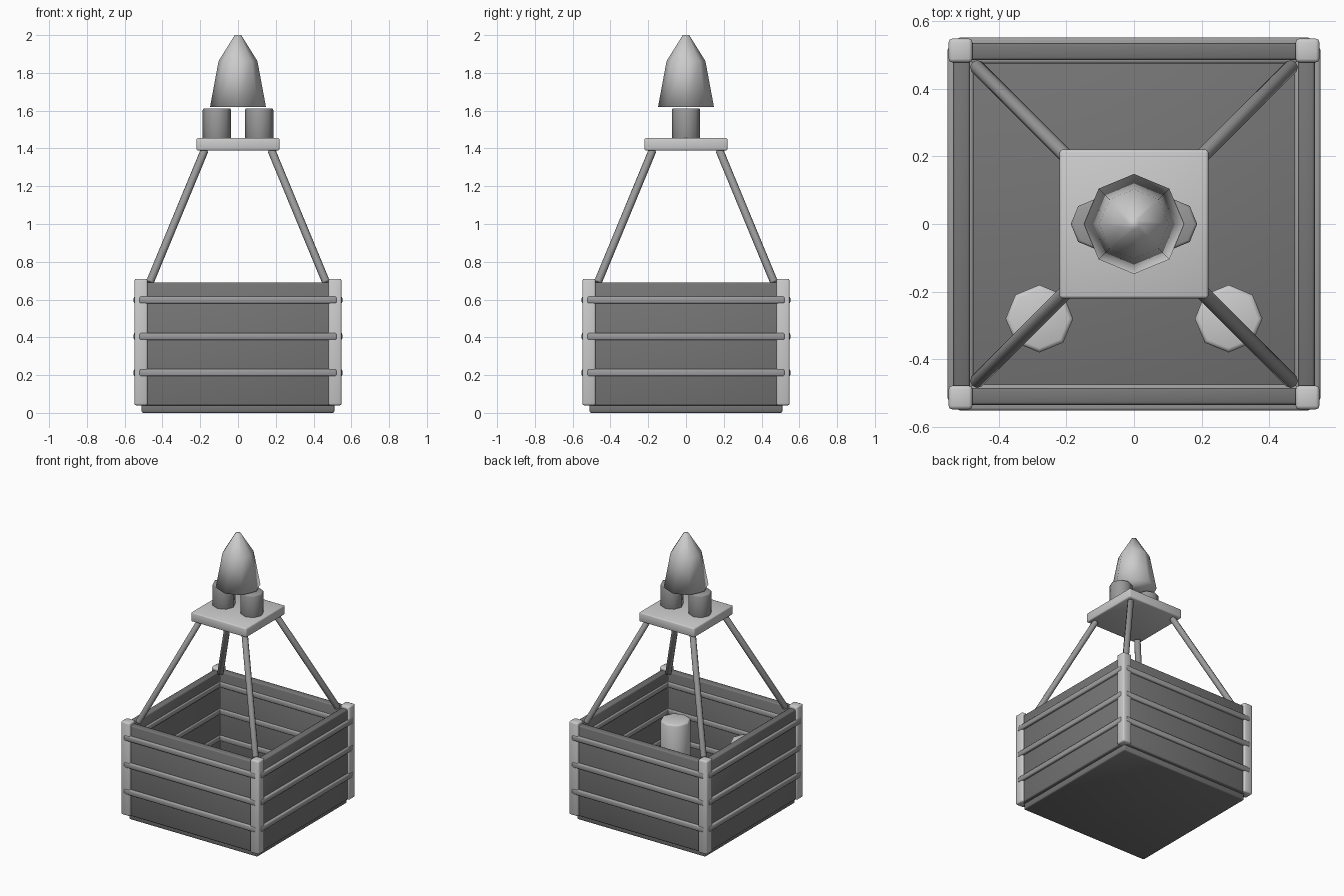
import bpy
import math
from mathutils import Vector

if "Cube" in bpy.data.objects:
    bpy.data.objects.remove(bpy.data.objects["Cube"])


def grey(name, v):
    m = bpy.data.materials.new(name)
    m.diffuse_color = (v, v, v, 1)
    m.use_nodes = True
    m.node_tree.nodes["Principled BSDF"].inputs["Base Color"].default_value = m.diffuse_color
    return m


DARK = grey("dark_wicker", 0.18)
MID = grey("mid_wicker", 0.34)
METAL = grey("dark_metal", 0.32)
LIGHT = grey("light_wood", 0.6)


def finish(o, name, mat, bevel):
    o.name = name
    if mat:
        o.data.materials.append(mat)
    for p in o.data.polygons:
        p.use_smooth = True
    if bevel:
        m = o.modifiers.new("bevel", 'BEVEL')
        m.width = bevel
        m.segments = 2
        m.limit_method = 'ANGLE'
        m.angle_limit = math.radians(50)
    return o


def box(name, centre, size, mat=None, bevel=0.008):
    bpy.ops.mesh.primitive_cube_add(size=1, location=centre)
    o = bpy.context.object
    o.scale = size
    bpy.ops.object.transform_apply(location=False, rotation=False, scale=True)
    return finish(o, name, mat, bevel)


def rod(name, a, b, r, mat=None, bevel=0.004):
    a, b = Vector(a), Vector(b)
    d = b - a
    bpy.ops.mesh.primitive_cylinder_add(
        vertices=8, radius=r, depth=d.length, location=(a + b) / 2,
        rotation=d.to_track_quat('Z', 'Y').to_euler())
    return finish(bpy.context.object, name, mat, bevel)


# Basket floor
box("basket_floor", (0, 0, 0.025), (1.02, 1.02, 0.05), DARK)

# Walls and the woven bands running round them
for s in (-1, 1):
    box("basket_wall_y", (0, s * 0.51, 0.365), (1.02, 0.05, 0.65), DARK)
    box("basket_wall_x", (s * 0.51, 0, 0.365), (0.05, 1.02, 0.65), DARK)
    for z in (0.213, 0.405, 0.598):
        box("wall_band_y", (0, s * 0.5135, z), (1.045, 0.077, 0.038), MID)
        box("wall_band_x", (s * 0.5135, 0, z), (0.077, 1.045, 0.038), MID)

# Corner posts and slanted struts
for sx in (-1, 1):
    for sy in (-1, 1):
        box("corner_post", (sx * 0.5135, sy * 0.5135, 0.375),
            (0.07, 0.07, 0.67), LIGHT, 0.01)
        rod("burner_strut", (sx * 0.467, sy * 0.467, 0.69),
            (sx * 0.177, sy * 0.177, 1.39), 0.021, METAL)

# Burner platform
box("burner_platform", (0, 0, 1.422), (0.44, 0.44, 0.066))

# Pair of burners and pair of fuel tanks
for s in (-1, 1):
    rod("burner", (s * 0.112, 0, 1.44), (s * 0.112, 0, 1.612), 0.075, METAL, 0.008)
    rod("fuel_tank", (s * 0.28, -0.28, 0.04), (s * 0.28, -0.28, 0.48), 0.1, LIGHT, 0.012)

# Flame: faceted profile from two stacked cones
profile = [(0.148, 1.62), (0.103, 1.862), (0.017, 2.0)]
n = 8
verts = [(r * math.cos(2 * math.pi * i / n), r * math.sin(2 * math.pi * i / n), z)
         for r, z in profile for i in range(n)]
faces = [(k * n + i, k * n + (i + 1) % n, (k + 1) * n + (i + 1) % n, (k + 1) * n + i)
         for k in range(len(profile) - 1) for i in range(n)]
faces += [tuple(reversed(range(n))), tuple(range(2 * n, 3 * n))]
mesh = bpy.data.meshes.new("flame")
mesh.from_pydata(verts, [], faces)
flame = bpy.data.objects.new("flame", mesh)
bpy.context.collection.objects.link(flame)
finish(flame, "flame", None, 0)
